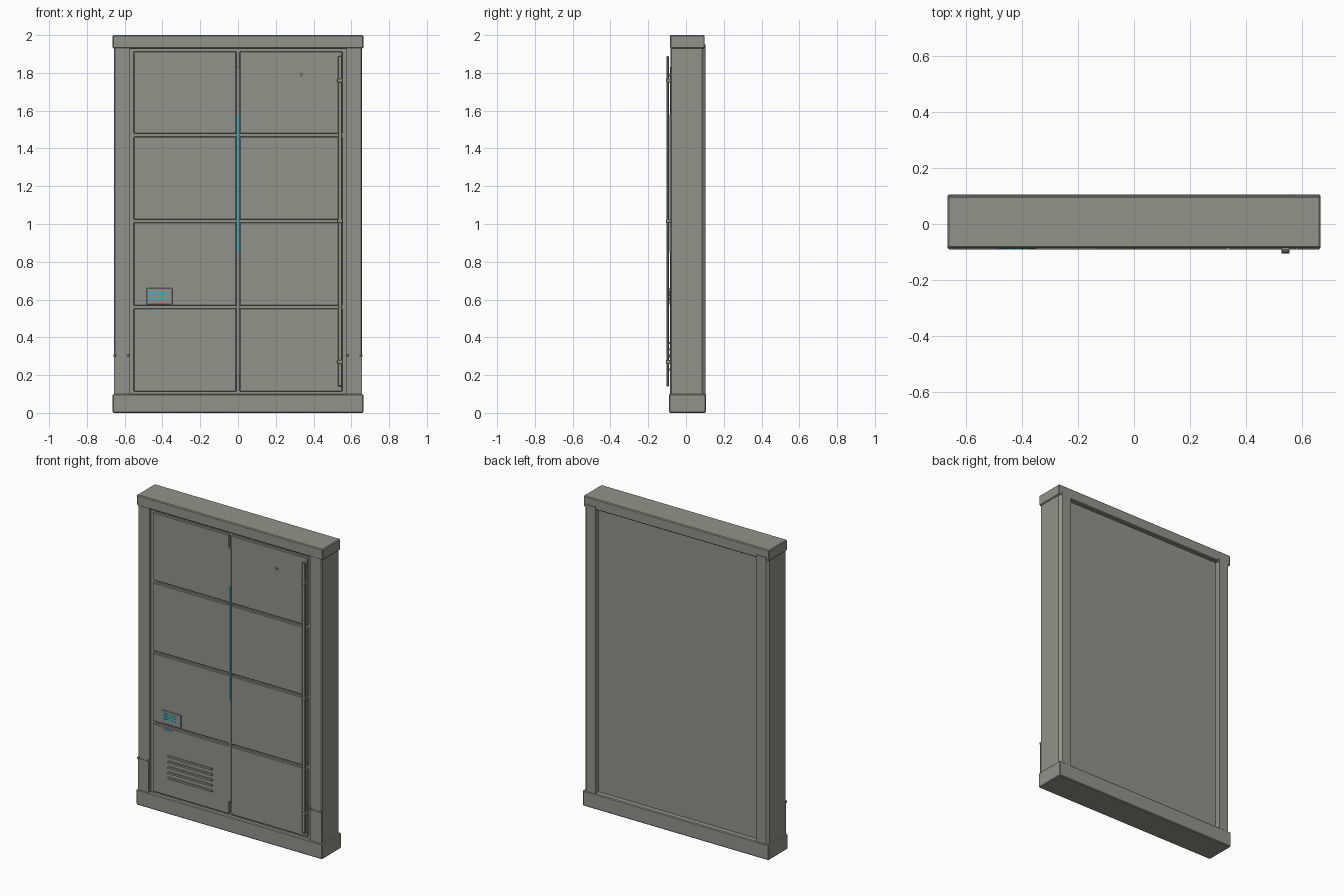
import bpy, bmesh, math

if "Cube" in bpy.data.objects:
    bpy.data.objects.remove(bpy.data.objects["Cube"])


def material(name, rgb):
    m = bpy.data.materials.new(name)
    m.diffuse_color = (*rgb, 1)
    m.use_nodes = True
    m.node_tree.nodes["Principled BSDF"].inputs["Base Color"].default_value = m.diffuse_color
    return m


GREY = material("grey metal", (0.29, 0.29, 0.265))
CYAN = material("cyan light", (0.02, 0.50, 0.65))


def finish(bm, name, mat):
    bmesh.ops.recalc_face_normals(bm, faces=bm.faces[:])
    me = bpy.data.meshes.new(name)
    bm.to_mesh(me)
    bm.free()
    me.materials.append(mat)
    ob = bpy.data.objects.new(name, me)
    bpy.context.collection.objects.link(ob)
    return ob


def box(name, x, y, z, mat=GREY, bevel=0.0):
    """Box from (min, max) ranges, with optional chamfered edges."""
    bm = bmesh.new()
    bmesh.ops.create_cube(bm, size=1)
    for v in bm.verts:
        for i, (a, b) in enumerate((x, y, z)):
            v.co[i] = a if v.co[i] < 0 else b
    if bevel:
        bmesh.ops.bevel(bm, geom=bm.edges[:], offset=bevel, segments=1,
                        affect='EDGES', profile=0.5)
    return finish(bm, name, mat)


def prism(name, outline, z0, z1, mat=GREY):
    """Vertical prism from an xy outline."""
    bm = bmesh.new()
    face = bm.faces.new([bm.verts.new((x, y, z0)) for x, y in outline])
    ext = bmesh.ops.extrude_face_region(bm, geom=[face])
    for g in ext["geom"]:
        if isinstance(g, bmesh.types.BMVert):
            g.co.z = z1
    return finish(bm, name, mat)


def span(c, half):
    return (c - half, c + half)


# Top and bottom caps
box("top_cap", (-0.664, 0.664), (-0.085, 0.099), (1.93, 2.0), bevel=0.005)
box("bottom_cap", (-0.664, 0.664), (-0.09, 0.106), (0.0, 0.10), bevel=0.005)

# Core slab: front is the groove floor, back is the recessed rear panel
box("core_slab", (-0.60, 0.60), (-0.066, 0.07), (0.05, 1.96))

# Side pillars, chamfered at the outer rear edge
for s, side in ((-1, "left"), (1, "right")):
    pts = [(0.575, -0.083), (0.652, -0.083), (0.657, -0.078),
           (0.657, 0.086), (0.642, 0.103), (0.575, 0.103)]
    prism(side + "_pillar", [(s * x, y) for x, y in pts], 0.05, 1.95)
    # Foot cover with two bolts
    a, b = sorted((s * 0.578, s * 0.656))
    box(side + "_foot_cover", (a, b), (-0.086, -0.08), (0.09, 0.30))
    for x in (0.580, 0.652):
        box(side + "_foot_bolt", span(s * x, 0.006), (-0.091, -0.08),
            span(0.305, 0.007), bevel=0.002)

# Eight door panels separated by horizontal grooves
grooves = [0.105, 0.56, 1.015, 1.47, 1.922]
for z0, z1 in zip(grooves, grooves[1:]):
    for s, side in ((-1, "left"), (1, "right")):
        a, b = sorted((s * 0.009, s * 0.552))
        box(side + "_door_panel", (a, b), (-0.082, -0.06),
            (z0 + 0.008, z1 - 0.008), bevel=0.003)

# Centre strip with its light
box("centre_strip", (-0.009, 0.009), (-0.084, -0.06), (0.195, 1.83))
box("centre_light", (-0.004, 0.004), (-0.088, -0.08), (0.85, 1.58), CYAN)

# Vertical pull bar and its brackets on the right door
box("pull_bar", (0.529, 0.551), (-0.104, -0.09), (0.14, 1.89), bevel=0.004)
for z in (0.27, 1.015, 1.76):
    box("bar_bracket", (0.525, 0.555), (-0.106, -0.075), span(z, 0.01),
        bevel=0.002)

# Vent slats low on the left door
for i in range(5):
    box("vent_slat", (-0.44, -0.126), (-0.089, -0.08),
        span(0.23 + 0.035 * i, 0.006))

# Control plate with lit key rows
box("control_plate", (-0.484, -0.348), (-0.088, -0.08), (0.575, 0.66),
    bevel=0.002)
for z in (0.605, 0.622, 0.639):
    for i in range(4):
        box("lit_key", span(-0.465 + 0.026 * i, 0.011), (-0.09, -0.086),
            span(z, 0.004), CYAN)
for i in range(3):
    box("status_light", span(-0.465 + 0.022 * i, 0.007), (-0.085, -0.08),
        span(0.537, 0.003), CYAN)

# Small viewing stud on the right door
bm = bmesh.new()
bmesh.ops.create_cone(bm, cap_ends=True, segments=12, radius1=0.008,
                      radius2=0.008, depth=0.012)
for v in bm.verts:
    x, y, z = v.co
    v.co = (0.335 + x, z - 0.084, 1.79 + y)
finish(bm, "viewing_stud", GREY)
